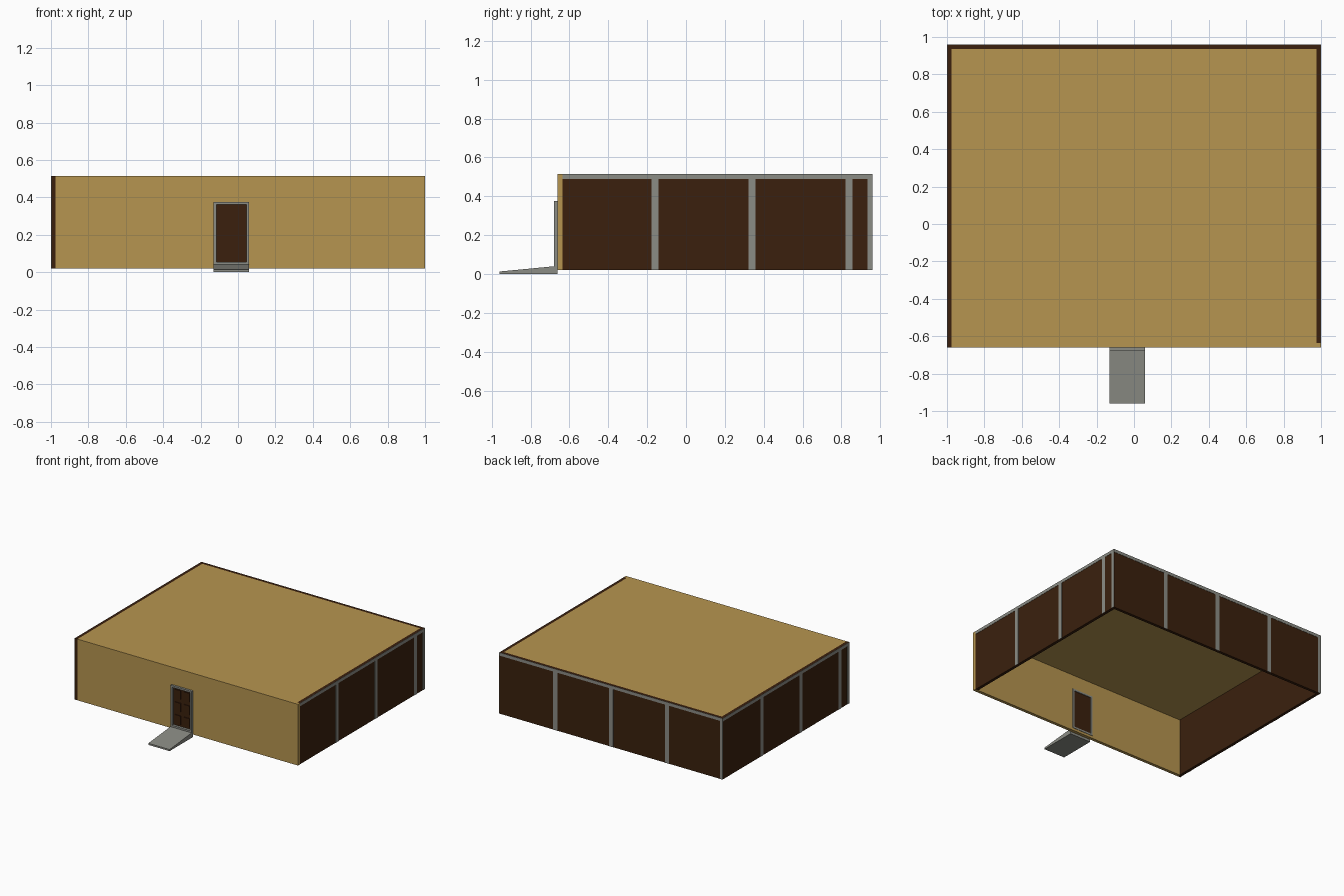
import bpy, bmesh

if "Cube" in bpy.data.objects:
    bpy.data.objects.remove(bpy.data.objects["Cube"])

def material(name, rgb):
    m = bpy.data.materials.new(name)
    m.diffuse_color = (*rgb, 1)
    m.use_nodes = True
    m.node_tree.nodes["Principled BSDF"].inputs["Base Color"].default_value = m.diffuse_color
    return m

TAN = material("tan", (0.47, 0.30, 0.08))
BROWN = material("dark brown", (0.043, 0.0145, 0.004))
GREY = material("grey", (0.26, 0.265, 0.235))

def mesh_object(name, bm, mat):
    bmesh.ops.recalc_face_normals(bm, faces=bm.faces)
    me = bpy.data.meshes.new(name)
    bm.to_mesh(me)
    bm.free()
    me.materials.append(mat)
    ob = bpy.data.objects.new(name, me)
    bpy.context.collection.objects.link(ob)
    return ob

def boxes(name, mat, *bounds):
    """One object from boxes given as (x0, x1, y0, y1, z0, z1)."""
    bm = bmesh.new()
    for x0, x1, y0, y1, z0, z1 in bounds:
        vs = bmesh.ops.create_cube(bm, size=1)["verts"]
        for v in vs:
            v.co.x = x1 if v.co.x > 0 else x0
            v.co.y = y1 if v.co.y > 0 else y0
            v.co.z = z1 if v.co.z > 0 else z0
    return mesh_object(name, bm, mat)

Z0, Z1 = 0.02, 0.515       # wall bottom and top
F, B = -0.66, 0.96         # front and back faces
T, P = 0.025, 0.002        # wall and trim plate thickness
DX0, DX1, DZ0, DZ1 = -0.13, 0.06, 0.04, 0.375   # door frame outline

# Front wall around the doorway
boxes("front_wall", TAN,
      (-1 + T, DX0, F, F + T, Z0, Z1), (DX1, 1, F, F + T, Z0, Z1),
      (DX0, DX1, F, F + T, DZ1, Z1), (DX0, DX1, F, F + T, Z0, DZ0))

# Roof slab set between the walls
boxes("roof", TAN, (-1 + T, 1 - T, F + T, B - T, Z1 - T, Z1))

# Dark walls in pinwheel order
boxes("right_wall", BROWN, (1 - T, 1 - P, F + T, B - P, Z0, Z1))
boxes("back_wall", BROWN, (-1 + P, 1 - T, B - T, B - P, Z0, Z1))
boxes("left_wall", BROWN, (-1 + P, -1 + T, F, B - T, Z0, Z1))

def trim(name, to_box, start, end, step):
    """Top band, seam strips every module and a closing corner strip."""
    spans = [(start + step * i - 0.018 * (1 if step > 0 else -1),
              start + step * i + 0.018 * (1 if step > 0 else -1)) for i in (1, 2, 3)]
    spans.append((end - (T if step > 0 else -T), end))
    parts = [to_box(*sorted(s), Z0, Z1 - T) for s in spans]
    parts.append(to_box(*sorted((start if name != "right_trim" else start + T, end)), Z1 - T, Z1))
    boxes(name, GREY, *parts)

# Grey trim on the three dark walls
trim("right_trim", lambda a, b, c, d: (1 - P, 1, a, b, c, d), F, B, 0.5)
trim("back_trim", lambda a, b, c, d: (a, b, B - P, B, c, d), 1 - P, -1, -0.5)
trim("left_trim", lambda a, b, c, d: (-1, -1 + P, a, b, c, d), B - P, F, -0.5)

# Door frame
W = 0.014
FY0, FY1 = F - 0.018, F + T + 0.003
boxes("door_frame", GREY,
      (DX0, DX0 + W, FY0, FY1, DZ0, DZ1), (DX1 - W, DX1, FY0, FY1, DZ0, DZ1),
      (DX0 + W, DX1 - W, FY0, FY1, DZ1 - W, DZ1), (DX0 + W, DX1 - W, FY0, FY1, DZ0, DZ0 + W))

# Door leaf with two columns of three raised panels
dx0, dx1, dz0, dz1 = DX0 + W, DX1 - W, DZ0 + W, DZ1 - W
boxes("door", BROWN, (dx0, dx1, F + 0.002, F + 0.022, dz0, dz1))
cw, ch = (dx1 - dx0) / 2, (dz1 - dz0) / 3
boxes("door_panels", BROWN, *[
    (dx0 + cw * i + 0.014, dx0 + cw * (i + 1) - 0.014, F - 0.004, F + 0.002,
     dz0 + ch * j + 0.016, dz0 + ch * (j + 1) - 0.016)
    for i in range(2) for j in range(3)])

# Entrance ramp extruded from its side profile
bm = bmesh.new()
profile = [(-0.96, 0), (F, 0), (F, 0.04), (-0.678, 0.04), (-0.96, 0.013)]
face = bm.faces.new([bm.verts.new((DX0, y, z)) for y, z in profile])
ext = bmesh.ops.extrude_face_region(bm, geom=[face])["geom"]
bmesh.ops.translate(bm, vec=(DX1 - DX0, 0, 0),
                    verts=[g for g in ext if isinstance(g, bmesh.types.BMVert)])
mesh_object("ramp", bm, GREY)
